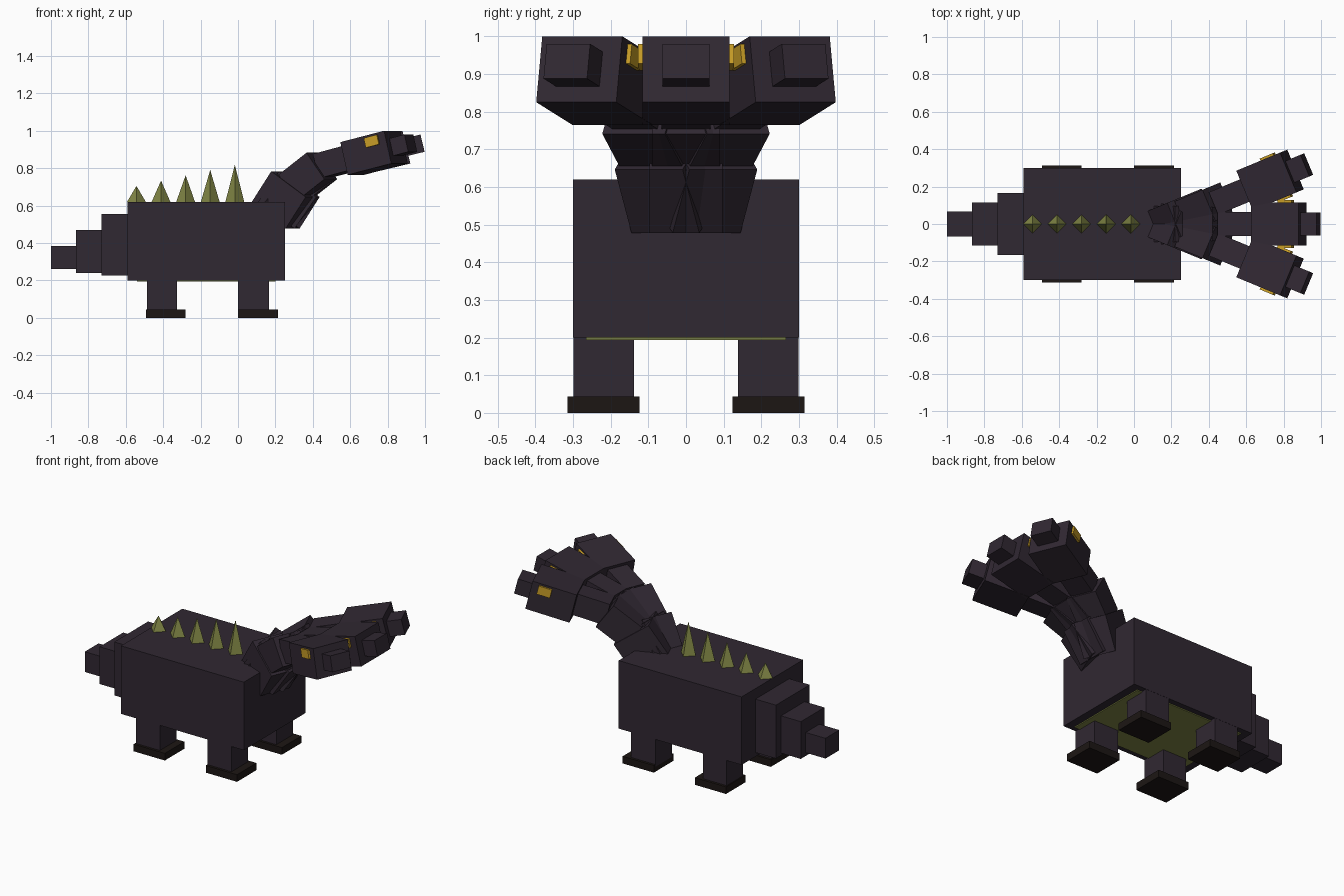
import bpy
from math import radians, pi
from mathutils import Matrix, Vector

if "Cube" in bpy.data.objects:
    bpy.data.objects.remove(bpy.data.objects["Cube"])


def material(name, rgb):
    m = bpy.data.materials.new(name)
    m.diffuse_color = (*rgb, 1)
    m.use_nodes = True
    m.node_tree.nodes["Principled BSDF"].inputs["Base Color"].default_value = m.diffuse_color
    return m


HIDE = material("dark_hide", (0.03, 0.021, 0.032))
CLAW = material("claw", (0.012, 0.008, 0.007))
OLIVE = material("olive", (0.22, 0.24, 0.06))
GOLD = material("gold", (0.58, 0.34, 0.02))


def block(name, size, matrix, mat=HIDE):
    bpy.ops.mesh.primitive_cube_add(size=1)
    ob = bpy.context.object
    ob.name = name
    ob.data.transform(Matrix.Diagonal((*size, 1)))
    ob.matrix_world = matrix
    ob.data.materials.append(mat)
    return ob


def bounds(name, x, y, z, mat=HIDE):
    pairs = (x, y, z)
    centre = [(a + b) / 2 for a, b in pairs]
    return block(name, [b - a for a, b in pairs], Matrix.Translation(centre), mat)


# Body and belly plate
bounds("body", (-0.59, 0.25), (-0.30, 0.30), (0.20, 0.62))
bounds("belly_plate", (-0.54, 0.20), (-0.265, 0.265), (0.194, 0.21), OLIVE)

# Stepped tail
for i, (x0, x1, w, z0, z1) in enumerate([(-0.73, -0.59, 0.165, 0.225, 0.555),
                                         (-0.865, -0.73, 0.115, 0.24, 0.47),
                                         (-1.0, -0.865, 0.067, 0.26, 0.385)]):
    bounds(f"tail_segment_{i + 1}", (x0, x1), (-w, w), (z0, z1))

# Legs and feet
for end, leg, foot in (("front", (0.0, 0.165), (0.0, 0.213)),
                       ("rear", (-0.487, -0.325), (-0.493, -0.28))):
    for side, s in (("left", 1), ("right", -1)):
        bounds(f"{end}_{side}_leg", leg, sorted((s * 0.138, s * 0.299)), (0.03, 0.205))
        bounds(f"{end}_{side}_foot", foot, sorted((s * 0.124, s * 0.314)), (0, 0.044), CLAW)

# Back spikes growing toward the neck
for i in range(5):
    h = 0.085 + 0.0285 * i
    bpy.ops.mesh.primitive_cone_add(vertices=4, radius1=0.05, radius2=0, depth=h,
                                    location=(-0.543 + 0.1315 * i, 0, 0.62 + h / 2))
    spike = bpy.context.object
    spike.name = f"back_spike_{i + 1}"
    spike.data.materials.append(OLIVE)

# Three necks with heads, fanned about one pivot above the chest
PIVOT = Vector((0.16, 0, 0))
# name, centre x, centre z, pitch, (length, width, thickness)
PARTS = [("neck_base", 0.261, 0.630, 55.5, (0.205, 0.195, 0.242)),
         ("neck_middle", 0.391, 0.753, 36, (0.20, 0.18, 0.175)),
         ("neck_upper", 0.57, 0.837, 14, (0.22, 0.13, 0.135)),
         ("head", 0.774, 0.882, 13.5, (0.26, 0.23, 0.18)),
         ("snout", 0.938, 0.922, 13.5, (0.10, 0.125, 0.095))]

for label, yaw in (("left", 22.5), ("centre", 0), ("right", -22.5)):
    fan = (Matrix.Translation(PIVOT) @ Matrix.Rotation(radians(yaw), 4, 'Z')
           @ Matrix.Translation(-PIVOT))
    for part, x, z, pitch, size in PARTS:
        m = fan @ Matrix.Translation((x, 0, z)) @ Matrix.Rotation(-radians(pitch), 4, 'Y')
        block(f"{label}_{part}", size, m)
        if part == "head":
            for s in (1, -1):
                block(f"{label}_eye_{'a' if s > 0 else 'b'}", (0.078, 0.03, 0.053),
                      m @ Matrix.Translation((0.05, s * 0.112, 0.052)), GOLD)
